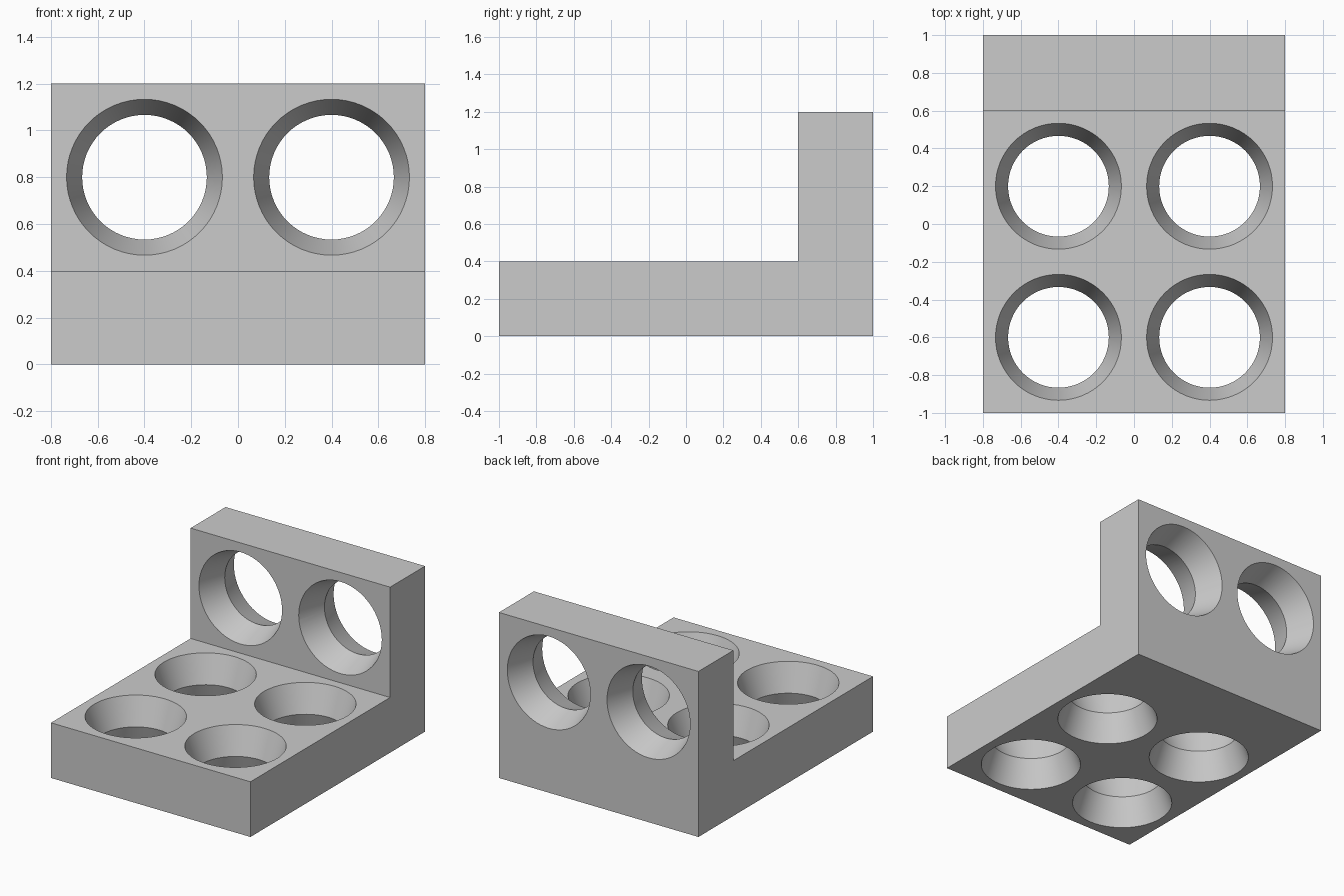
import bpy, bmesh, math
from mathutils import Matrix, Vector

cube = bpy.data.objects.get("Cube")
if cube:
    bpy.data.objects.remove(cube, do_unlink=True)

WIDTH, THICK = 1.6, 0.4
RIM, WAIST, SEGMENTS = 1 / 3, 4 / 15, 64

grey = bpy.data.materials.new("light_grey")
grey.use_nodes = True
colour = (0.6, 0.6, 0.6, 1)
grey.diffuse_color = colour
grey.node_tree.nodes["Principled BSDF"].inputs["Base Color"].default_value = colour


def make_object(name, bm):
    bmesh.ops.recalc_face_normals(bm, faces=bm.faces)
    mesh = bpy.data.meshes.new(name)
    bm.to_mesh(mesh)
    bm.free()
    mesh.materials.append(grey)
    obj = bpy.data.objects.new(name, mesh)
    bpy.context.collection.objects.link(obj)
    return obj


def add_hourglass(bm, centre, turn):
    """Closed solid, narrow in the middle and flared past both plate faces."""
    half = THICK / 2
    over = 0.01
    flare = RIM + (RIM - WAIST) * over / half
    place = Matrix.Translation(centre) @ turn
    rings = []
    for z, r in ((-half - over, flare), (0, WAIST), (half + over, flare)):
        rings.append([bm.verts.new(place @ Vector((r * math.cos(a), r * math.sin(a), z)))
                      for a in (math.tau * i / SEGMENTS for i in range(SEGMENTS))])
    for low, high in zip(rings, rings[1:]):
        for i in range(SEGMENTS):
            j = (i + 1) % SEGMENTS
            bm.faces.new((low[i], low[j], high[j], high[i]))
    bm.faces.new(rings[0][::-1])
    bm.faces.new(rings[-1])


# L-shaped bracket: side profile extruded across the width
bm = bmesh.new()
profile = [(-1, 0), (1, 0), (1, 1.2), (0.6, 1.2), (0.6, THICK), (-1, THICK)]
side = bm.faces.new([bm.verts.new((-WIDTH / 2, y, z)) for y, z in profile])
grown = bmesh.ops.extrude_face_region(bm, geom=[side])["geom"]
bmesh.ops.translate(bm, vec=(WIDTH, 0, 0),
                    verts=[v for v in grown if isinstance(v, bmesh.types.BMVert)])
bracket = make_object("bracket", bm)

# Flared holes: four through the base, two through the upright
bm = bmesh.new()
upright_turn = Matrix.Rotation(math.pi / 2, 4, "X")
for x in (-0.4, 0.4):
    for y in (-0.6, 0.2):
        add_hourglass(bm, (x, y, THICK / 2), Matrix.Identity(4))
    add_hourglass(bm, (x, 0.8, 0.8), upright_turn)
cutter = make_object("hole_cutter", bm)
cutter.hide_render = True

cut = bracket.modifiers.new("holes", "BOOLEAN")
cut.operation = "DIFFERENCE"
cut.solver = "EXACT"
cut.object = cutter

bpy.ops.object.select_all(action="DESELECT")
bracket.select_set(True)
bpy.context.view_layer.objects.active = bracket
bpy.ops.object.modifier_apply(modifier=cut.name)
bpy.data.objects.remove(cutter, do_unlink=True)

# Smooth hole walls, crisp rims and waists
bpy.ops.object.shade_smooth_by_angle(angle=math.radians(25))
